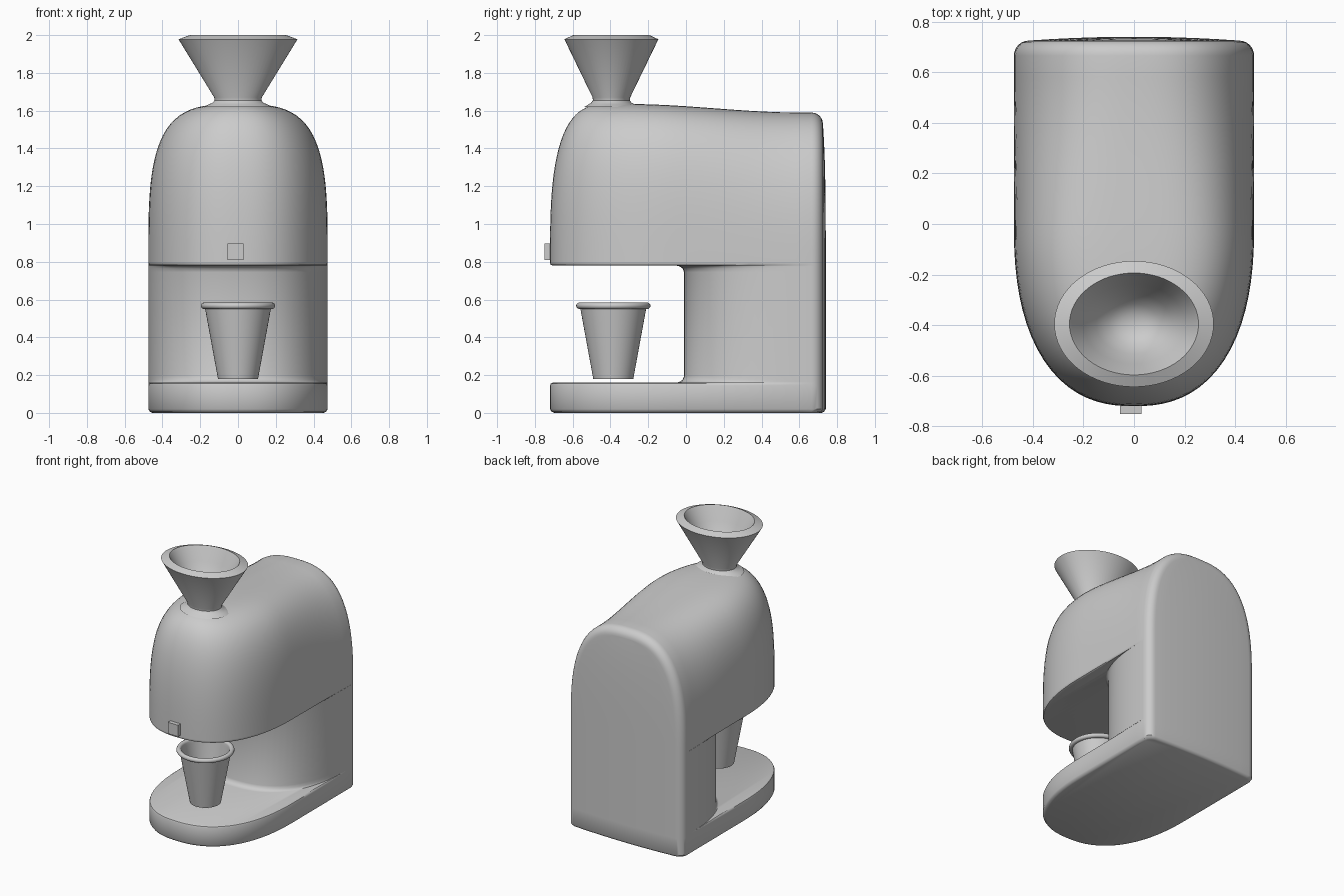
import bpy, bmesh, math

if "Cube" in bpy.data.objects:
    bpy.data.objects.remove(bpy.data.objects["Cube"])

W, Y_BACK, R = 0.475, 0.665, 0.06      # half width, start of rear rounding, its radius


def sup(a, p):
    """Point on a unit superellipse at true angle a."""
    c, s = max(math.cos(a), 0), math.sin(a)
    if c < 1e-9:
        c = 0.0
    k = (c ** p + s ** p) ** (1 / p)
    return c / k, s / k


def smooth(t):
    t = min(max(t, 0), 1)
    return t * t * (3 - 2 * t)


def finish(bm, name, angle=35):
    bmesh.ops.remove_doubles(bm, verts=bm.verts, dist=1e-4)
    bmesh.ops.recalc_face_normals(bm, faces=bm.faces)
    me = bpy.data.meshes.new(name)
    bm.to_mesh(me)
    bm.free()
    ob = bpy.data.objects.new(name, me)
    bpy.context.collection.objects.link(ob)
    bpy.ops.object.select_all(action='DESELECT')
    bpy.context.view_layer.objects.active = ob
    ob.select_set(True)
    bpy.ops.object.shade_smooth_by_angle(angle=math.radians(angle))
    return ob


def body_point(x, y, z, h):
    """Shape a footprint point (x as a fraction of the width) into the dome at level h."""
    p = 3.6 - 0.9 * smooth((y + 0.15) / 0.75)
    top = 1.635 - 0.045 * smooth((y + 0.3) / 0.9) - 0.8
    w = max(1 - h ** p, 0) ** (1 / p) if h < 1 else 0
    n = (w ** (p - 1) / W, h ** (p - 1) / top)
    ln = math.hypot(*n)
    return W * w * x, z + top * h, n[0] / ln, n[1] / ln


def ring(z, yf, y0, inset=0, h=0):
    """Half outline of the body at one level, front centre to back centre."""
    pts = []
    for i in range(21):                                  # rounded front
        c, s = sup(math.pi / 2 * (1 - i / 20), 2.4)
        y = y0 - (y0 - yf - inset) * s
        x, zz, _, _ = body_point(c, y, z, h)
        pts.append((x * (1 - inset / W), y, zz))
    for k in range(1, 9):                                # straight side
        y = y0 + (Y_BACK - y0) * k / 8
        f = inset if z < 0.05 else inset * (1 - k / 8)
        x, zz, _, _ = body_point(1, y, z, h)
        pts.append((x * (1 - f / W), y, zz))
    f = inset if z < 0.05 else 0
    x, zz, nx, nz = body_point(1, Y_BACK, z, h)
    for k in range(1, 7):                                # rear rounding
        a = math.pi / 2 * k / 6
        d = R * (1 - math.cos(a))
        pts.append((max(x - f - d * nx, 0), Y_BACK - f + R * math.sin(a), zz - d * nz))
    ex, ey, ez = pts[-1]
    for k in range(1, 6):                                # slightly crowned back
        q = 1 - k / 5
        pts.append((ex * q, ey + 0.015 * (1 - q * q) * (1 - h ** 3), ez))
    return pts


# Body: base, column and head as one loft of outlines
base = [(0, .022), (.006, .009), (.02, 0), (.145, 0), (.155, .004), (.16, .014)]
rings = [ring(z, -.72, 0, i) for z, i in base]
flare = [(0, -.05), (.005, -.033), (.015, -.018), (.035, -.01)]
rings += [ring(.16 + d, y, .64) for d, y in flare]
rings += [ring(.78 - d, y, .64) for d, y in reversed(flare)]
rings += [ring(z, -.72, 0, i) for z, i in [(.78, .014), (.784, .004), (.793, 0)]]
N = 30
for i in range(N + 1):
    h = sup(math.pi / 2 * i / N, 3.2)[1] if i < N else 1.0
    front = max(1 - h ** 3, 0) ** (1 / 3)
    rings.append(ring(.8, -.40 - .32 * front, 0, 0, h))

bm = bmesh.new()
rows = [[bm.verts.new(p) for p in r] for r in rings]
bm.faces.new(rows[0])
for a, b in zip(rows, rows[1:]):
    for i in range(len(a) - 1):
        bm.faces.new((a[i], a[i + 1], b[i + 1], b[i]))
# mirror the half shell
geom = bm.verts[:] + bm.edges[:] + bm.faces[:]
bmesh.ops.mirror(bm, geom=geom, axis='X', merge_dist=1e-4)
finish(bm, "grinder_body", 40)


def lathe(name, profile, y, sy=1.0, n=64, angle=35):
    """Revolve (radius, z) points about a vertical axis, optionally squashed in y."""
    bm = bmesh.new()
    rows = []
    for r, z in profile:
        rows.append([bm.verts.new((r * math.cos(2 * math.pi * k / n),
                                   y + sy * r * math.sin(2 * math.pi * k / n), z))
                     for k in range(n)])
    for a, b in zip(rows, rows[1:]):
        for k in range(n):
            j = (k + 1) % n
            bm.faces.new((a[k], a[j], b[j], b[k]))
    return finish(bm, name, angle)


# Oval funnel on top, flared into the body
lathe("funnel", [(.18, 1.62), (.155, 1.633), (.135, 1.642), (.124, 1.655), (.126, 1.67),
                 (.315, 1.978), (.255, 2.0), (.245, 1.985), (.20, 1.90), (.15, 1.82),
                 (.10, 1.765), (.05, 1.74), (0, 1.735)], -.395, .79)

# Hollow cup with rolled rim
rim = [(.18 + .017 * math.cos(a), .567 + .017 * math.sin(a))
       for a in [math.radians(-110 + 32 * k) for k in range(10)]]
lathe("cup", [(0, .18), (.106, .18), (.174, .551)] + rim +
      [(.162, .55), (.098, .195), (0, .195)], -.385)

# Front button
bm = bmesh.new()
bmesh.ops.create_cube(bm, size=1)
for v in bm.verts:
    v.co = (v.co.x * .085 - .013, v.co.y * .07 - .715, v.co.z * .085 + .853)
finish(bm, "front_button")
